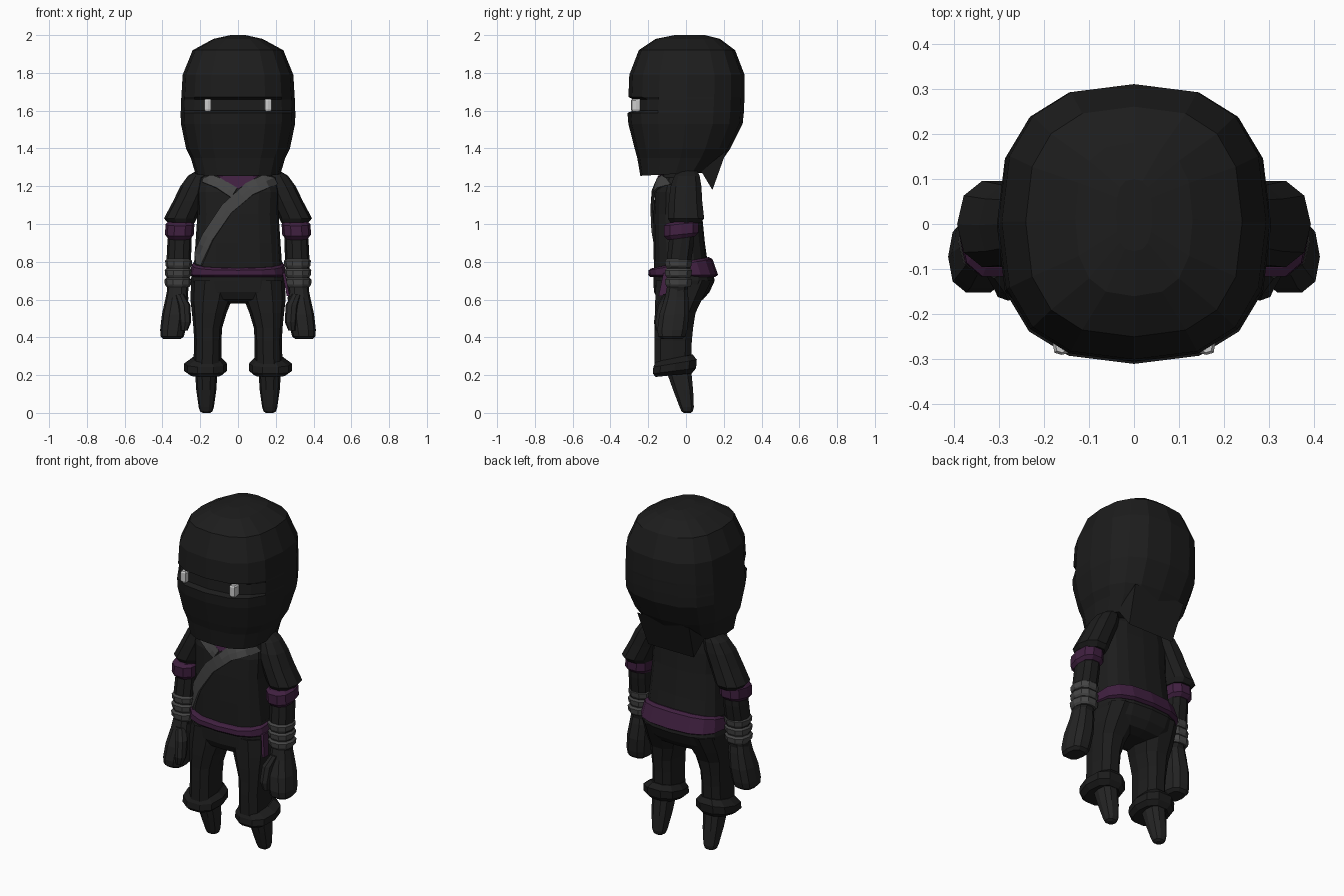
import bpy, bmesh, math
from mathutils import Vector
from mathutils.bvhtree import BVHTree


def material(name, r, g, b):
    m = bpy.data.materials.new(name)
    m.diffuse_color = (r, g, b, 1)
    return m


CLOTH = material("black_cloth", .012, .012, .012)
SKIN = material("glove", .017, .017, .017)
PURPLE = material("purple", .05, .014, .05)
GREY = material("grey_cloth", .06, .06, .06)
WHITE = material("white", .8, .8, .8)


def finish(name, bm, mat, mirror=False):
    bmesh.ops.recalc_face_normals(bm, faces=bm.faces)
    me = bpy.data.meshes.new(name)
    bm.to_mesh(me)
    bm.free()
    me.materials.append(mat)
    ob = bpy.data.objects.new(name, me)
    bpy.context.collection.objects.link(ob)
    if mirror:
        ob.modifiers.new("mirror", 'MIRROR').use_mirror_merge = False
    return ob


def loft(name, rings, mat, n=12, e=2.4, mirror=False, edit=None):
    """Skin stacked superellipses; ring = (z, centre x, x radius, front y, back y, tilt)"""
    bm = bmesh.new()
    loops = []
    for z, cx, rx, y0, y1, *tilt in rings:
        t = tilt[0] if tilt else 0
        loop = []
        for i in range(n):
            a = 2 * math.pi * i / n
            c, s = [math.copysign(abs(v) ** (2 / e), v) if abs(v) > 1e-6 else 0
                    for v in (math.cos(a), math.sin(a))]
            loop.append(bm.verts.new((cx + rx * c, (y0 + y1) / 2 + (y1 - y0) / 2 * s, z + t * s)))
        loops.append(loop)
    for a, b in zip(loops, loops[1:]):
        for i in range(n):
            bm.faces.new((a[i], a[(i + 1) % n], b[(i + 1) % n], b[i]))
    bm.faces.new(loops[0])
    bm.faces.new(loops[-1])
    if edit:
        edit(loops)
    return finish(name, bm, mat, mirror)


def hull(name, pts, mat, mirror=False):
    bm = bmesh.new()
    for p in pts:
        bm.verts.new(p)
    bmesh.ops.convex_hull(bm, input=bm.verts)
    return finish(name, bm, mat, mirror)


# Hood with a recessed eye slit
def cut_slit(loops):
    for loop in loops[5:7]:
        for v in loop:
            if v.co.y < -.2:
                v.co.y += .028


loft("hood", [(2.0, 0, .04, -.06, .10), (1.98, 0, .13, -.16, .18), (1.92, 0, .24, -.25, .26),
              (1.79, 0, .293, -.3, .31), (1.672, 0, .3, -.305, .31), (1.66, 0, .301, -.306, .309),
              (1.6, 0, .303, -.309, .307), (1.588, 0, .304, -.31, .306), (1.53, 0, .302, -.305, .3),
              (1.4, 0, .275, -.272, .235), (1.35, 0, .25, -.258, .2), (1.265, 0, .225, -.242, .13, .01),
              (1.27, 0, .17, -.19, .1)], CLOTH, 16, 2.6, edit=cut_slit)
hull("hood_neck_flap", [(s * x, y, z) for s in (1, -1) for x, y, z in
                        ((.17, .215, 1.39), (.15, .14, 1.18), (.18, .08, 1.28))], CLOTH)
loft("eye", [(1.663, .16, .014, -.285, -.24), (1.655, .16, .02, -.29, -.24),
             (1.605, .16, .02, -.29, -.24), (1.595, .16, .014, -.285, -.24)],
     WHITE, 8, 3.5, True)

# Shirt
torso = loft("shirt", [(.76, 0, .235, -.17, .12), (.9, 0, .225, -.172, .1), (1.05, 0, .215, -.172, .085),
                       (1.17, 0, .22, -.166, .08), (1.245, 0, .205, -.14, .07), (1.29, 0, .12, -.1, .06)],
             CLOTH, 16, 2.8)
hull("collar", [(.12, -.12, 1.268), (-.12, -.12, 1.268), (.11, -.148, 1.255), (-.11, -.148, 1.255),
                (0, -.174, 1.185), (0, -.1, 1.2)], PURPLE)

# Chest straps laid on the shirt surface
tm = torso.data
surface = BVHTree.FromPolygons([v.co for v in tm.vertices], [p.vertices[:] for p in tm.polygons])


def strap(name, pts, w0, w1, off):
    bm = bmesh.new()
    fine = []
    for a, b in zip(pts, pts[1:]):
        fine += [Vector(a).lerp(Vector(b), k / 3) for k in range(3)]
    fine.append(Vector(pts[-1]))
    rows = []
    for i, p in enumerate(fine):
        d = (fine[min(i + 1, len(fine) - 1)] - fine[max(i - 1, 0)]).normalized()
        w = w0 + (w1 - w0) * i / (len(fine) - 1)
        row = []
        for k in (-.5, 0, .5):
            x, z = p.x - d.y * w * k, p.y + d.x * w * k
            hit = surface.ray_cast(Vector((x, -1, z)), Vector((0, 1, 0)))[0]
            if hit is None or hit.y > 0:
                hit = surface.find_nearest(Vector((x, -.12, z)))[0]
            row.append(bm.verts.new(hit + Vector((0, -off, 0))))
        rows.append(row)
    for a, b in zip(rows, rows[1:]):
        for k in (0, 1):
            bm.faces.new((a[k], a[k + 1], b[k + 1], b[k]))
    ob = finish(name, bm, GREY)
    sol = ob.modifiers.new("thickness", 'SOLIDIFY')
    sol.thickness, sol.offset = .012, 0


strap("chest_strap_long", [(.19, 1.245), (.06, 1.185), (-.06, 1.08), (-.16, .93), (-.22, .79)], .075, .055, .012)
strap("chest_strap_short", [(-.18, 1.245), (-.1, 1.215), (-.02, 1.165)], .05, .06, .009)

# Belt and its hanging end
loft("belt", [(.795, 0, .232, -.185, .12, .03), (.785, 0, .245, -.198, .14, .03),
              (.73, 0, .255, -.2, .17, 0), (.72, 0, .24, -.19, .155, 0)], PURPLE, 16, 2.8)
hull("belt_end", [(x + dx, y, z) for dx in (0, .015) for x, y, z in
                  ((.235, -.12, .74), (.235, -.07, .74), (.258, -.145, .62), (.258, -.105, .62))], PURPLE)

# Trousers
loft("trouser_seat", [(.8, 0, .235, -.17, .13), (.7, 0, .25, -.172, .152), (.64, 0, .243, -.17, .125),
                      (.6, 0, .2, -.15, .09), (.58, 0, .1, -.1, .04)], CLOTH, 16, 2.6)
loft("trouser_leg", [(.7, .13, .118, -.165, .14), (.6, .142, .11, -.168, .09), (.53, .152, .092, -.17, .055),
                     (.45, .16, .076, -.17, .042), (.38, .16, .072, -.172, .035), (.26, .162, .074, -.172, .03)],
     CLOTH, 10, 2.4, True)
loft("trouser_cuff", [(.29, .163, .078, -.165, .04, .02), (.262, .172, .113, -.178, .062, .02),
                      (.222, .172, .113, -.18, .058, .015), (.2, .17, .085, -.165, .035, .01)],
     CLOTH, 10, 2.4, True)
loft("foot", [(.23, .168, .06, -.11, .03), (.12, .168, .053, -.07, .04), (.03, .168, .04, -.035, .043),
              (.008, .168, .033, -.025, .037), (0, .168, .02, -.012, .025)], SKIN, 10, 2.4, True)

# Sleeves, arm bands, forearms
loft("sleeve", [(1.285, .18, .035, -.04, .06), (1.255, .2, .065, -.065, .075), (1.2, .225, .08, -.085, .085),
                (1.12, .262, .082, -.095, .09), (1.03, .305, .087, -.1, .1), (1.005, .3, .07, -.085, .08)],
     CLOTH, 10, 2.3, True)
loft("arm_band", [(1.015, .305, .062, -.1, .055, .01), (1.0, .307, .076, -.12, .07, .01),
                  (.945, .31, .077, -.12, .07, .01), (.925, .31, .062, -.1, .05, .01)], PURPLE, 10, 2.4, True)
loft("forearm", [(1.02, .303, .06, -.08, .05), (.9, .31, .064, -.095, .045), (.8, .314, .065, -.105, .03),
                 (.64, .32, .056, -.1, .01)], CLOTH, 10, 2.3, True)
for i in range(3):
    z, cx = .815 - .05 * i, .314 + .002 * i
    loft("wrist_wrap_%d" % (i + 1), [(z, cx, .062, -.105, .025), (z - .01, cx, .072, -.115, .035),
                                     (z - .036, cx, .069, -.112, .032), (z - .048, cx, .06, -.105, .025)],
         GREY, 10, 2.3, True)

# Mitten hands with thumbs
loft("hand", [(.68, .32, .05, -.1, .005), (.61, .323, .06, -.115, .015), (.52, .335, .068, -.145, .02),
              (.44, .345, .067, -.155, .01), (.405, .348, .062, -.15, 0), (.39, .35, .045, -.13, -.02)],
     SKIN, 10, 2.6, True)
loft("thumb", [(.63, .31, .025, -.12, -.06), (.57, .285, .033, -.155, -.085),
               (.48, .279, .031, -.17, -.105), (.435, .285, .018, -.16, -.12)], SKIN, 8, 2.3, True)
